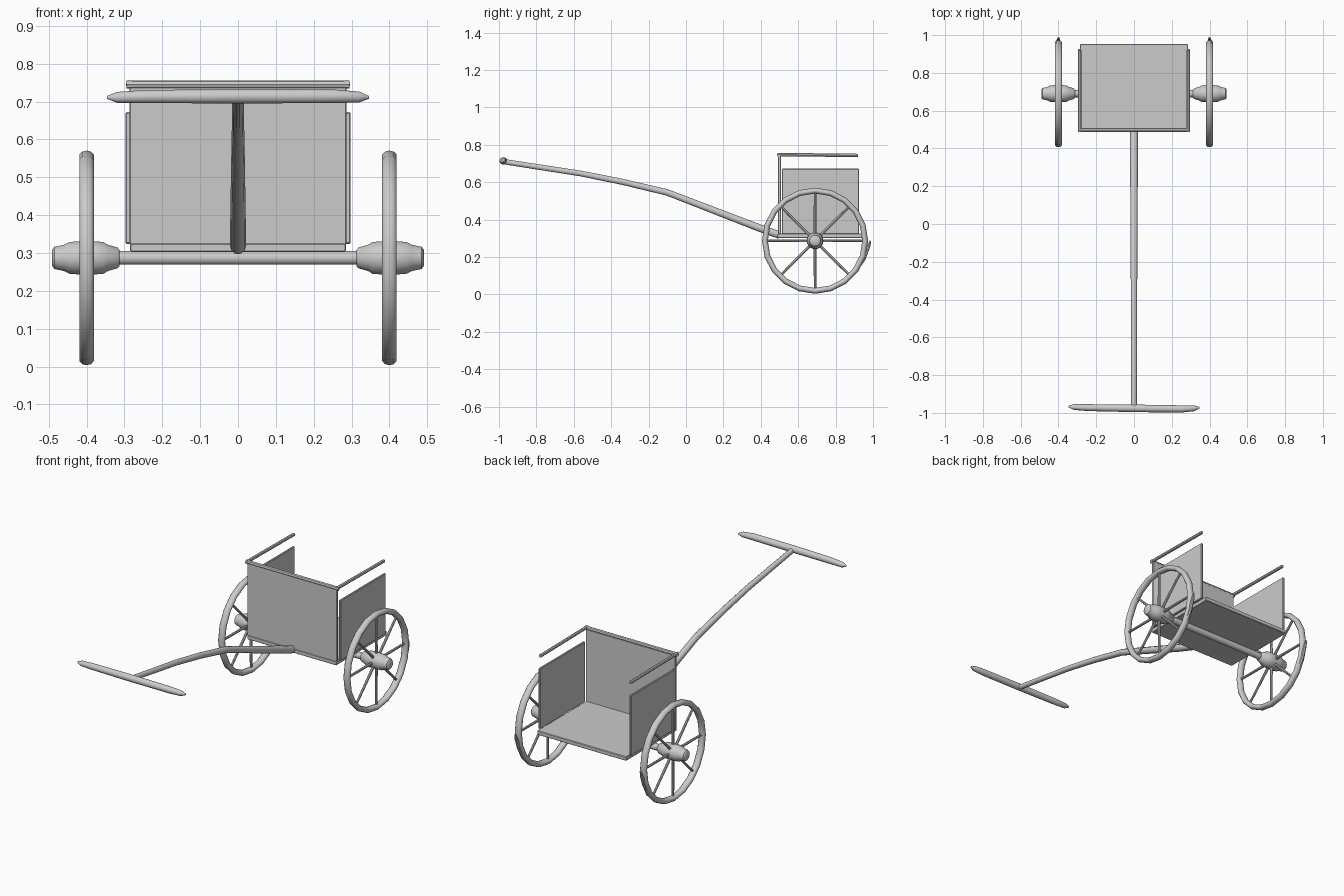
import bpy, bmesh, math
from mathutils import Vector

if "Cube" in bpy.data.objects:
    bpy.data.objects.remove(bpy.data.objects["Cube"])


def finish(name, bm):
    bmesh.ops.recalc_face_normals(bm, faces=bm.faces)
    me = bpy.data.meshes.new(name)
    bm.to_mesh(me)
    bm.free()
    ob = bpy.data.objects.new(name, me)
    bpy.context.collection.objects.link(ob)
    return ob


def smooth(ob, angle=40):
    bpy.ops.object.select_all(action='DESELECT')
    ob.select_set(True)
    bpy.context.view_layer.objects.active = ob
    bpy.ops.object.shade_smooth_by_angle(angle=math.radians(angle))


def tube(name, pts, radii, sides=10):
    """Round bar through points with a radius at each one."""
    bm = bmesh.new()
    pts = [Vector(p) for p in pts]
    q = (pts[-1] - pts[0]).to_track_quat('Z', 'Y')
    rings = []
    for p, r in zip(pts, radii):
        rings.append([bm.verts.new(p + q @ Vector((r * math.cos(a), r * math.sin(a), 0)))
                      for a in (math.tau * i / sides for i in range(sides))])
    for a, b in zip(rings, rings[1:]):
        for i in range(sides):
            j = (i + 1) % sides
            bm.faces.new((a[i], a[j], b[j], b[i]))
    bm.faces.new(rings[0])
    bm.faces.new(rings[-1])
    ob = finish(name, bm)
    smooth(ob)
    return ob


def board(name, lo, hi, bevel=0.003):
    """Board between two corners with softened edges."""
    bm = bmesh.new()
    bmesh.ops.create_cube(bm, size=1)
    for v in bm.verts:
        v.co = Vector([(a + b) / 2 + c * (b - a) for a, b, c in zip(lo, hi, v.co)])
    bmesh.ops.bevel(bm, geom=bm.edges[:], offset=bevel, segments=1, affect='EDGES')
    return finish(name, bm)


WY, WZ, WX = 0.69, 0.287, 0.40   # wheel centre


def on_wheel(x, a, r):
    return (x, WY + r * math.cos(a), WZ + r * math.sin(a))


# Body: floor, front and side boards
board("floor", (-0.285, 0.49, 0.302), (0.285, 0.952, 0.326))
board("front_panel", (-0.287, 0.492, 0.322), (0.287, 0.507, 0.742))
tube("front_rail", [(-0.295, 0.497, 0.745), (0.295, 0.497, 0.745)], [0.011] * 2, 8)

# Axle, pole and crossbar
tube("axle", [(-0.34, WY, WZ), (0.34, WY, WZ)], [0.019] * 2)
tube("pole",
     [(0, 0.50, 0.317), (0, 0.38, 0.36), (0, -0.10, 0.545), (0, -0.34, 0.602), (0, -0.56, 0.646), (0, -0.975, 0.71)],
     [0.021, 0.021, 0.018, 0.017, 0.016, 0.015])
tube("crossbar",
     [(-0.346, -0.967, 0.711), (-0.32, -0.969, 0.711), (-0.25, -0.972, 0.713),
      (0, -0.976, 0.714), (0.25, -0.979, 0.714), (0.32, -0.976, 0.712), (0.346, -0.972, 0.711)],
     [0.004, 0.015, 0.018, 0.02, 0.019, 0.015, 0.004])

for side, s in (("left", -1), ("right", 1)):
    xs = sorted((s * 0.284, s * 0.297))
    board(side + "_panel", (xs[0], 0.514, 0.324), (xs[1], 0.926, 0.672))
    tube(side + "_rail", [(s * 0.287, 0.488, 0.748), (s * 0.287, 0.92, 0.743)], [0.009] * 2, 8)

    # Turned hub
    prof = [(0.313, 0.022), (0.318, 0.028), (0.345, 0.036), (0.355, 0.043), (0.38, 0.045),
            (0.42, 0.045), (0.445, 0.043), (0.458, 0.036), (0.485, 0.03), (0.491, 0.022)]
    tube(side + "_hub", [(s * x, WY, WZ) for x, _ in prof], [r for _, r in prof], 14)

    # Bent wood rim with oval section
    bm = bmesh.new()
    n, m = 20, 10
    grid = []
    for i in range(n):
        a = math.tau * i / n
        grid.append([bm.verts.new(on_wheel(s * WX + 0.02 * math.sin(b), a, 0.268 + 0.0155 * math.cos(b)))
                     for b in (math.tau * k / m for k in range(m))])
    for i in range(n):
        for k in range(m):
            u, w, l = grid[i], grid[(i + 1) % n], (k + 1) % m
            bm.faces.new((u[k], u[l], w[l], w[k]))
    smooth(finish(side + "_rim", bm), 60)

    # Overlapping rim end
    tail = [on_wheel(s * WX, math.radians(d), r) for d, r in ((-40, 0.27), (-20, 0.276), (-6, 0.288), (0, 0.297))]
    tube(side + "_rim_end", tail, [0.012, 0.012, 0.009, 0.004], 8)

    # Spokes
    for i in range(8):
        a = math.tau * i / 8
        tube(f"{side}_spoke_{i}", [on_wheel(s * WX, a, 0.03), on_wheel(s * WX, a, 0.265)], [0.008, 0.0065], 8)
